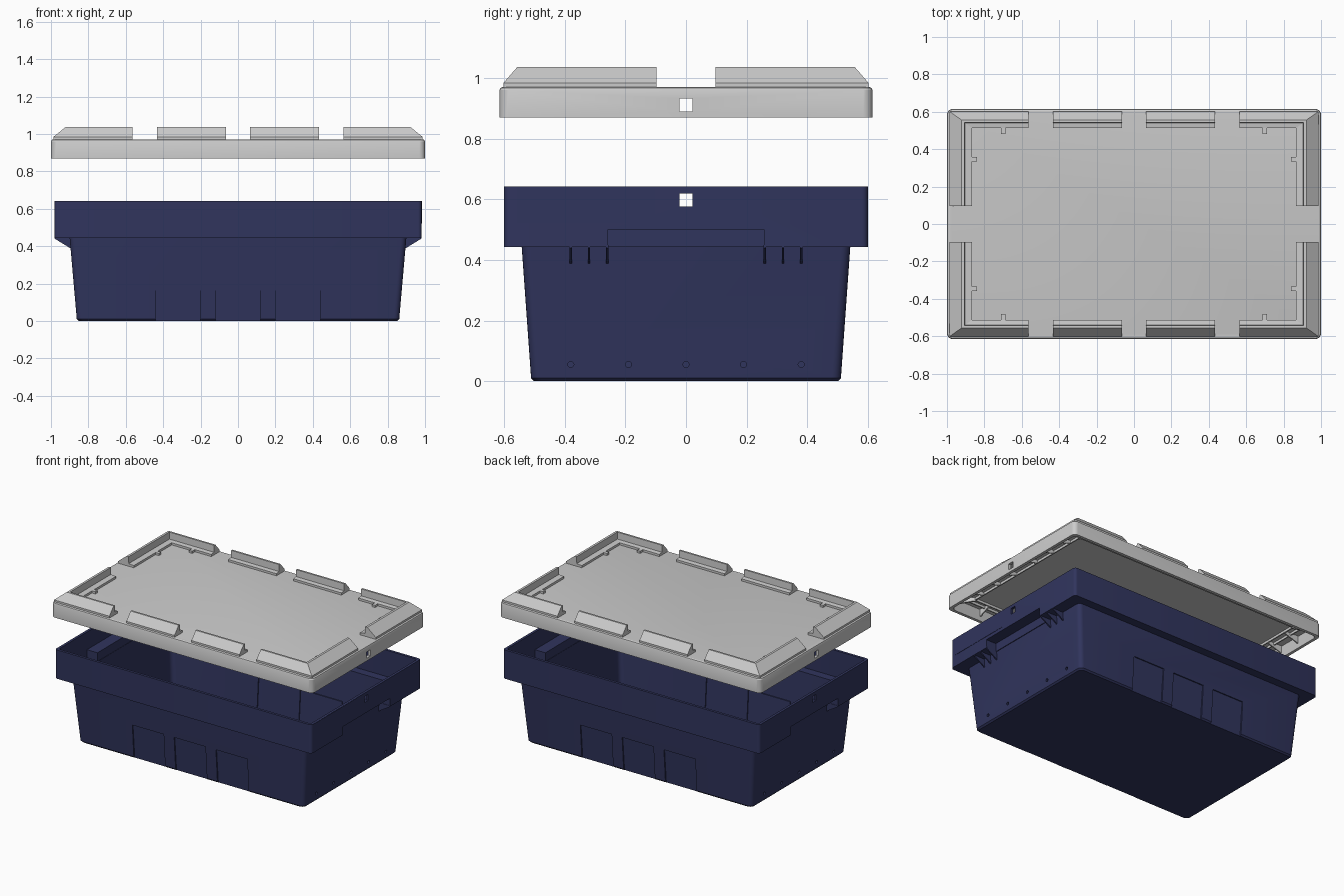
import bpy, bmesh, math

if "Cube" in bpy.data.objects:
    bpy.data.objects.remove(bpy.data.objects["Cube"])

tub_mat = bpy.data.materials.new("navy_plastic")
tub_mat.diffuse_color = (0.03, 0.035, 0.11, 1)
tub_mat.use_nodes = True
tub_mat.node_tree.nodes["Principled BSDF"].inputs["Base Color"].default_value = tub_mat.diffuse_color


def make(name, verts, faces, mat=None):
    me = bpy.data.meshes.new(name)
    bm = bmesh.new()
    vs = [bm.verts.new(v) for v in verts]
    for f in faces:
        bm.faces.new([vs[i] for i in f])
    bmesh.ops.recalc_face_normals(bm, faces=bm.faces)
    bm.to_mesh(me)
    bm.free()
    ob = bpy.data.objects.new(name, me)
    bpy.context.collection.objects.link(ob)
    if mat:
        me.materials.append(mat)
    return ob


def loft(name, rings, mat=None, cap=True):
    n = len(rings[0])
    faces = [(k * n + i, k * n + (i + 1) % n, (k + 1) * n + (i + 1) % n, (k + 1) * n + i)
             for k in range(len(rings) - 1) for i in range(n)]
    if cap:
        faces += [tuple(range(n)), tuple((len(rings) - 1) * n + i for i in range(n))]
    else:  # close the section into a ring
        k = len(rings) - 1
        faces += [(k * n + i, k * n + (i + 1) % n, (i + 1) % n, i) for i in range(n)]
    return make(name, [p for r in rings for p in r], faces, mat)


def rrect(hx, hy, z, r=0.03, seg=5):
    pts = []
    for q, (sx, sy) in enumerate([(1, 1), (-1, 1), (-1, -1), (1, -1)]):
        for i in range(seg + 1):
            a = math.pi / 2 * (q + i / seg)
            pts.append((sx * (hx - r) + r * math.cos(a), sy * (hy - r) + r * math.sin(a), z))
    return pts


def prism_x(name, prof, x0, x1, mat=None):
    return loft(name, [[(x, y, z) for y, z in prof] for x in (x0, x1)], mat)


def prism_y(name, prof, y0, y1, mat=None):
    return loft(name, [[(x, y, z) for x, z in prof] for y in (y0, y1)], mat)


def box(name, x0, x1, y0, y1, z0, z1, mat=None):
    return prism_x(name, [(y0, z0), (y1, z0), (y1, z1), (y0, z1)], x0, x1, mat)


def cut(ob, cutter, op='DIFFERENCE'):
    m = ob.modifiers.new("bool", 'BOOLEAN')
    m.operation, m.object, m.solver = op, cutter, 'EXACT'
    bpy.context.view_layer.objects.active = ob
    bpy.ops.object.modifier_apply(modifier=m.name)
    bpy.data.objects.remove(cutter)


# Tub: tapered shell with a stepped-out rim
tub = loft("tub", [rrect(*r) for r in [
    (0.852, 0.502, 0), (0.862, 0.511, 0.01), (0.90, 0.542, 0.443), (0.982, 0.60, 0.443, 0.02),
    (0.982, 0.60, 0.642, 0.02), (0.964, 0.582, 0.642, 0.015), (0.964, 0.582, 0.46, 0.015),
    (0.882, 0.524, 0.46), (0.844, 0.493, 0.02)]], tub_mat)

# Raised handle recesses, stacking hole and small end holes
for s in (-1, 1):
    a, b = sorted((s * 0.884, s * 0.97))
    cut(tub, box("handle_block", a, b, -0.275, 0.275, 0.45, 0.52), 'UNION')
    a, b = sorted((s * 0.905, s * 1.1))
    cut(tub, box("handle_cut", a, b, -0.258, 0.258, 0.3, 0.50))
    for k in range(-2, 3):
        r = [(k * 0.19 + 0.01 * math.cos(t * math.pi / 6), 0.055 + 0.01 * math.sin(t * math.pi / 6))
             for t in range(12)]
        cut(tub, prism_x("end_hole", r, s * 0.855, s * 1.0))
cut(tub, box("seal_hole", -1.2, 1.2, -0.021, 0.021, 0.577, 0.619))

# Three shallow panels on each long side, showing inside too
for s in (-1, 1):
    for c in (-0.32, 0, 0.32):
        y0, y1 = 0.496, 0.520
        cut(tub, prism_x("panel_cut", [(s * y0, -0.05), (s * 0.7, -0.05), (s * 0.7, 0.235),
                                       (s * y1, 0.235)], c - 0.12, c + 0.12))
        prism_x("inner_panel", [(s * 0.486, 0.01), (s * 0.498, 0.01), (s * 0.514, 0.24),
                                (s * 0.502, 0.24)], c - 0.125, c + 0.125, tub_mat)

# Gusset ribs under the end rims
for s in (-1, 1):
    for y in (-0.38, -0.32, -0.26, 0.26, 0.32, 0.38):
        prism_y("rim_gusset", [(s * 0.89, 0.45), (s * 0.98, 0.45), (s * 0.98, 0.44),
                               (s * 0.89, 0.385)], y - 0.004, y + 0.004, tub_mat)

# Label panel on the right end
box("label_panel", 0.975, 0.984, -0.557, -0.10, 0.522, 0.641, tub_mat)

# Lid: shallow upside-down tray
lid = loft("lid", [rrect(*r) for r in [
    (0.978, 0.593, 0.95), (0.98, 0.595, 0.87), (1.0, 0.615, 0.87), (1.0, 0.615, 0.96),
    (0.997, 0.612, 0.967), (0.99, 0.605, 0.971)]])
cut(lid, box("lid_hole", -1.2, 1.2, -0.021, 0.021, 0.89, 0.932))

# Raised stacking edges: L-shaped corners and short middle blocks
prof = [(0.987, 0.602, 0.96), (0.987, 0.602, 0.984), (0.922, 0.556, 1.037), (0.906, 0.543, 1.037),
        (0.904, 0.541, 0.99), (0.866, 0.512, 0.986), (0.866, 0.512, 0.96)]
for sx in (-1, 1):
    for sy in (-1, 1):
        loft("corner_edge", [[(sx * 0.563, sy * y, z) for x, y, z in prof],
                             [(sx * x, sy * y, z) for x, y, z in prof],
                             [(sx * x, sy * 0.097, z) for x, y, z in prof]])
        prism_x("middle_edge", [(sy * y, z) for x, y, z in prof], sx * 0.065, sx * 0.433)
        # little nubs on the inside of each corner
        for px, py, dx, dy in ((0.70, 0.50, 0.012, 0.018), (0.858, 0.347, 0.018, 0.012)):
            x, y = sx * px, sy * py
            box("corner_nub", x - dx, x + dx, y - dy, y + dy, 0.96, 0.986)
        # diagonal stiffeners under the lid corners
        d = 0.004
        loft("corner_rib", [[(sx * (x - d), sy * (y + d), z), (sx * (x + d), sy * (y - d), z)]
                            [::1] + [(sx * (x + d), sy * (y - d), 0.955), (sx * (x - d), sy * (y + d), 0.955)]
                            for x, y, z in ((0.86, 0.50, 0.93), (0.978, 0.59, 0.90))])

# Underside frame and cross ribs
for hx, hy in ((0.87, 0.51), (0.92, 0.55)):
    loft("lid_frame", [rrect(a, b, z, 0.015) for a, b, z in (
        (hx, hy, 0.955), (hx, hy, 0.934), (hx - 0.008, hy - 0.008, 0.934), (hx - 0.008, hy - 0.008, 0.955))],
        cap=False)
for s in (-1, 1):
    for x in (-0.75, -0.56, -0.43, -0.25, -0.065, 0.065, 0.25, 0.43, 0.56, 0.75):
        prism_x("lid_rib", [(s * 0.505, 0.955), (s * 0.505, 0.934), (s * 0.59, 0.90), (s * 0.59, 0.955)],
                x - 0.004, x + 0.004)
    for y in (-0.42, -0.26, -0.1, 0.1, 0.26, 0.42):
        prism_y("lid_rib", [(s * 0.865, 0.955), (s * 0.865, 0.934), (s * 0.975, 0.90), (s * 0.975, 0.955)],
                y - 0.004, y + 0.004)

# Smooth the rounded corners, keep edges sharp
for ob in (tub, lid):
    bpy.ops.object.select_all(action='DESELECT')
    ob.select_set(True)
    bpy.context.view_layer.objects.active = ob
    bpy.ops.object.shade_smooth_by_angle(angle=math.radians(25))
